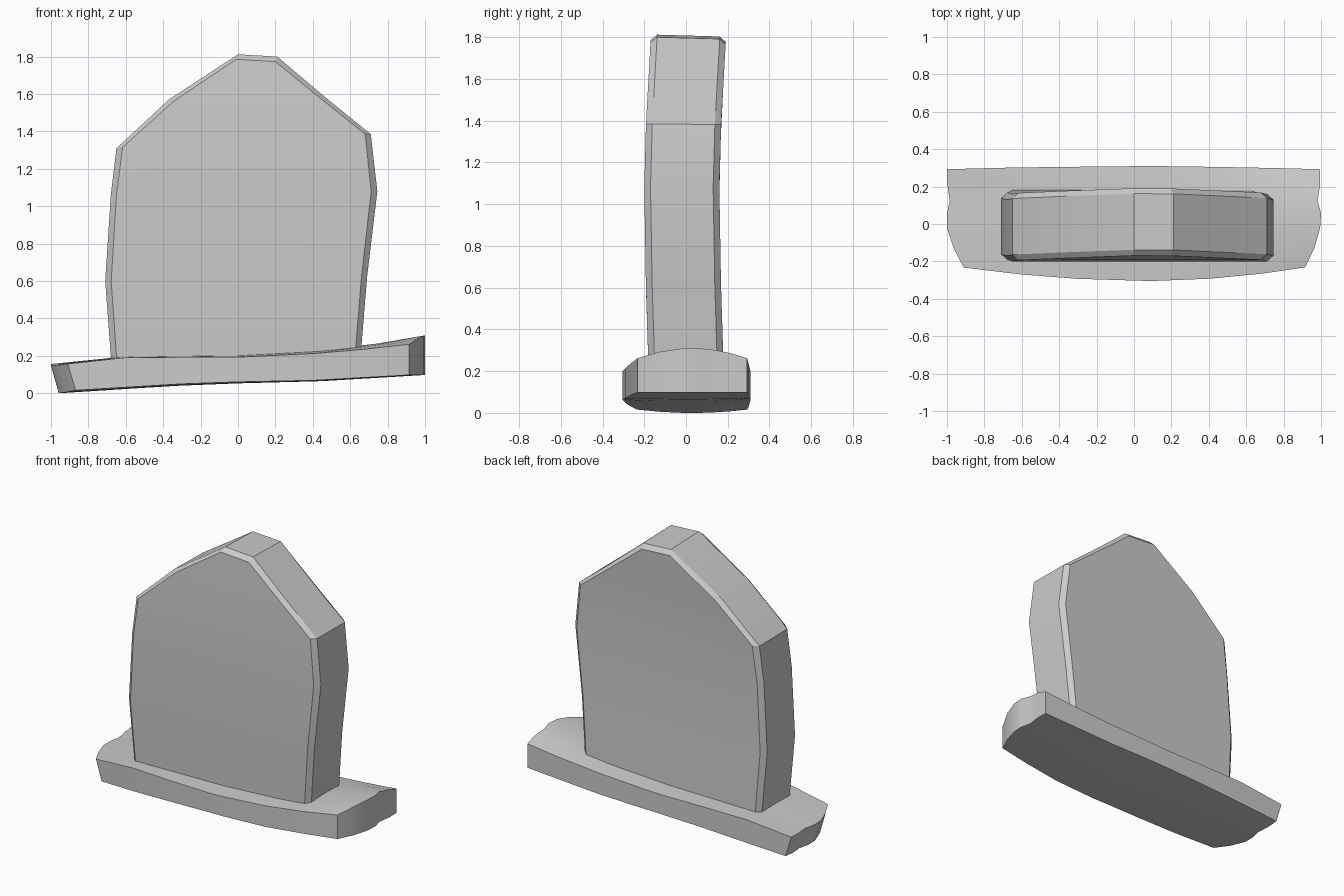
import bpy, bmesh
from math import radians

if "Cube" in bpy.data.objects:
    bpy.data.objects.remove(bpy.data.objects["Cube"])


def interp(pts, x):
    if x <= pts[0][0]:
        return pts[0][1]
    for (a, fa), (b, fb) in zip(pts, pts[1:]):
        if x <= b:
            return fa + (fb - fa) * (x - a) / (b - a)
    return pts[-1][1]


def finish(bm, name):
    bmesh.ops.recalc_face_normals(bm, faces=bm.faces)
    me = bpy.data.meshes.new(name)
    bm.to_mesh(me)
    bm.free()
    ob = bpy.data.objects.new(name, me)
    bpy.context.collection.objects.link(ob)
    bpy.ops.object.select_all(action='DESELECT')
    ob.select_set(True)
    bpy.context.view_layer.objects.active = ob
    bpy.ops.object.shade_smooth_by_angle(angle=radians(25))
    return ob


# upright slab: left and right outline points, bottom to top
left = [(-.675, .13), (-.71, .6), (-.68, 1.06), (-.65, 1.31), (-.37, 1.57), (0, 1.812)]
right = [(.65, .13), (.69, .62), (.745, 1.08), (.71, 1.385), (.47, 1.58), (.21, 1.80)]
left_in = [(-.645, .13), (-.678, .6), (-.65, 1.06), (-.617, 1.315), (-.345, 1.56), (-.01, 1.785)]
right_in = [(.62, .13), (.66, .62), (.712, 1.08), (.68, 1.385), (.455, 1.565), (.20, 1.772)]
bend = [(.13, .003), (.6, -.012), (1.08, -.02), (1.38, -.012), (1.81, .012)]

bm = bmesh.new()
rings = []
for y, l, r in ((-.18, left_in, right_in), (-.15, left, right),
                (.15, left, right), (.18, left_in, right_in)):
    rings.append([bm.verts.new((x, y + interp(bend, z), z - .04 * (y + .15) * max(0, z - 1.1)))
                  for x, z in l + r[::-1]])
n = len(rings[0])
for a, b in zip(rings, rings[1:]):
    for i in range(n):
        j = (i + 1) % n
        bm.faces.new((a[i], a[j], b[j], b[i]))
for ring in (rings[0], rings[-1]):
    for i in range(n // 2 - 1):
        bm.faces.new((ring[i], ring[i + 1], ring[n - 2 - i], ring[n - 1 - i]))
finish(bm, "headstone_slab")

# warped base plinth: rows across the depth with chipped ends
rows = [-1, -.6, -.2, .1, .35, .7, 1]
end_l = [-.91, -.965, -1, -1, -.985, -.998, -1]
end_r = [.915, .965, .995, 1, .982, .995, .993]
cols = [-1, -.66, -.33, 0, .1, .45, .75, 1]
front = [(-1, -.233), (-.66, -.27), (-.33, -.293), (.1, -.305), (.45, -.292), (.75, -.265), (1, -.232)]
back = [(-1, .293), (-.6, .303), (.1, .31), (.6, .303), (1, .293)]
top = [(-1, .152), (-.66, .198), (-.33, .205), (0, .21), (.45, .236), (.75, .272), (1, .315)]
bottom = [(-1, .005), (-.33, .045), (0, .058), (.45, .07), (1, .103)]
crown = [(-1, -.01), (-.66, .002), (0, .012), (.6, .02), (1, .048)]
belly = [(-1, .016), (0, .008), (1, 0)]

bm = bmesh.new()
grids = []
for is_top in (True, False):
    grid = []
    for u in cols:
        line = []
        for k, t in enumerate(rows):
            y0, y1 = interp(front, u), interp(back, u)
            x = u * end_r[k] if u > 0 else -u * end_l[k]
            z = (interp(top, u) - interp(crown, u) * t * t if is_top
                 else interp(bottom, u) + interp(belly, u) * t * t)
            if not is_top and u < 0:
                x += .042 * u * u
            line.append(bm.verts.new((x, y0 + (y1 - y0) * (t + 1) / 2, z)))
        grid.append(line)
    for a, b in zip(grid, grid[1:]):
        for k in range(len(rows) - 1):
            bm.faces.new((a[k], b[k], b[k + 1], a[k + 1]))
    grids.append(grid)


def border(g):
    return ([c[0] for c in g] + g[-1][1:] + [c[-1] for c in g[-2::-1]] + g[0][-2:0:-1])


hi, lo = border(grids[0]), border(grids[1])
for i in range(len(hi)):
    bm.faces.new((hi[i - 1], hi[i], lo[i], lo[i - 1]))
bm.verts.ensure_lookup_table()
low = min(v.co.z for v in bm.verts)
for v in bm.verts:
    v.co.z -= low
finish(bm, "stone_base")
